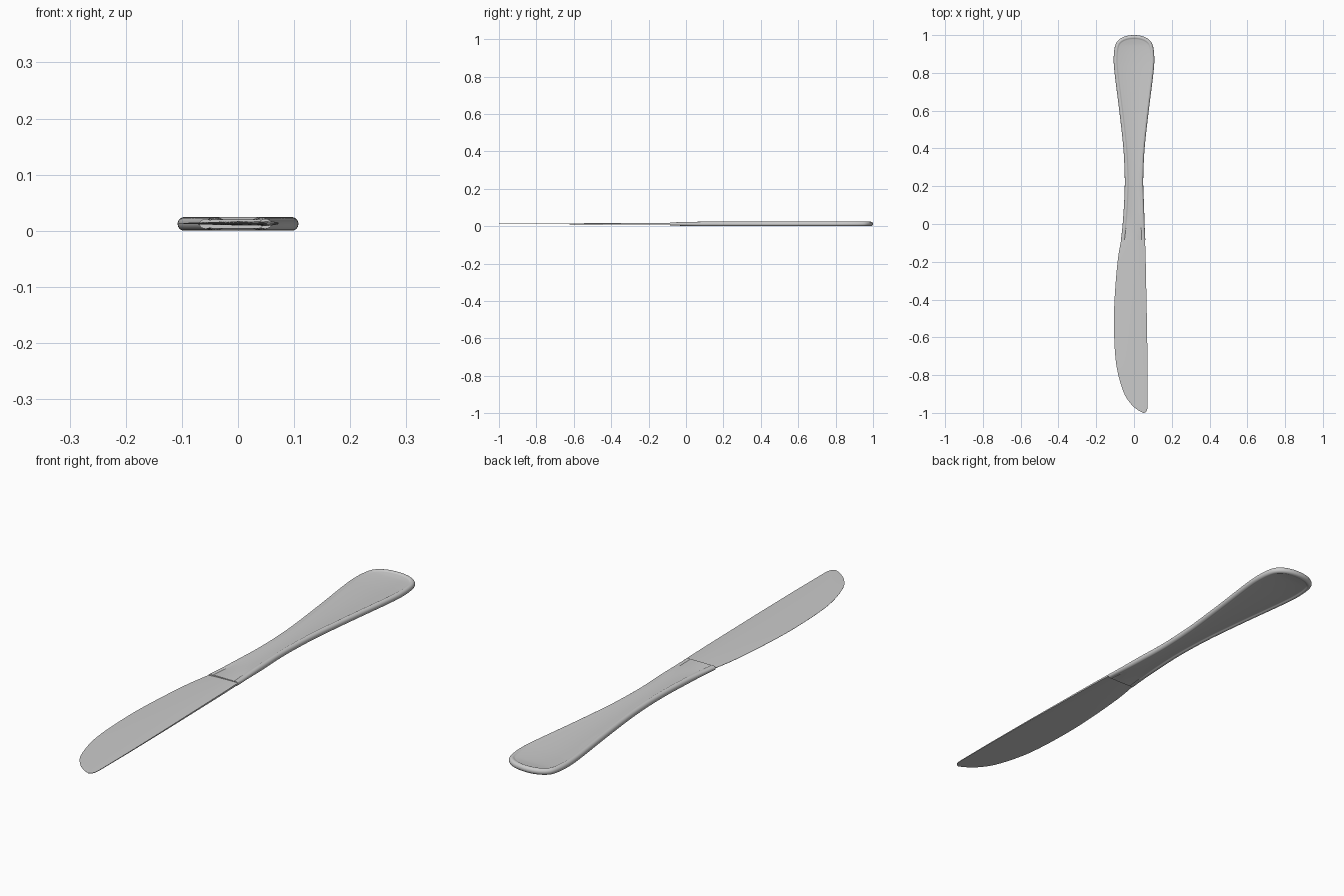
import bpy, bmesh, math
from mathutils import Vector

if "Cube" in bpy.data.objects:
    bpy.data.objects.remove(bpy.data.objects["Cube"])

ZC = 0.0122   # mid-height of the knife


def spline(pts, n):
    """Smooth curve through the points, n samples per span."""
    p = [Vector(q) for q in pts]
    p = [2 * p[0] - p[1]] + p + [2 * p[-1] - p[-2]]
    out = []
    for i in range(1, len(p) - 2):
        a, b, c, d = p[i - 1:i + 3]
        for k in range(n):
            t = k / n
            out.append(0.5 * (2 * b + (c - a) * t + (2 * a - 5 * b + 4 * c - d) * t * t
                              + (3 * b - a - 3 * c + d) * t ** 3))
    return out + [p[-2]]


def finish(bm, name, angle):
    bmesh.ops.remove_doubles(bm, verts=bm.verts, dist=1e-6)
    bmesh.ops.recalc_face_normals(bm, faces=bm.faces)
    me = bpy.data.meshes.new(name)
    bm.to_mesh(me)
    bm.free()
    ob = bpy.data.objects.new(name, me)
    bpy.context.collection.objects.link(ob)
    bpy.ops.object.select_all(action='DESELECT')
    ob.select_set(True)
    bpy.context.view_layer.objects.active = ob
    bpy.ops.object.shade_smooth_by_angle(angle=math.radians(angle))
    return ob


def make_handle():
    # U-shaped outline, from the blade joint round the butt and back
    left = [(-.069, -.085), (-.060, 0), (-.053, .1), (-.049, .2), (-.0505, .3), (-.058, .42),
            (-.078, .6), (-.103, .8), (-.1075, .88), (-.101, .94), (-.084, .972),
            (-.048, .993), (0, 1)]
    right = [(-x, y) for x, y in reversed(left[:-1])]
    right[-2:] = [(.056, 0), (.060, -.085)]
    line = spline(left + right, 6)
    n = len(line)
    bm = bmesh.new()
    rows = []
    for i, p in enumerate(line):
        tan = line[min(i + 1, n - 1)] - line[max(i - 1, 0)]
        inward = Vector((tan.y, -tan.x)).normalized()
        if i in (0, n - 1):
            inward = Vector((1 if i == 0 else -1, 0))
        # round bead around the edge, lower towards the blade
        s = min(1, max(0, (p.y + .085) / .17))
        h = .0088 + (.0120 - .0088) * s * s * (3 - 2 * s)
        prof = [(.0225, min(.0082, h))]
        prof += [(.0115 * (1 - math.cos(a)), h * math.sin(a))
                 for a in [math.radians(130 - 13 * k) for k in range(11)]]
        prof += [(d, -z) for d, z in reversed(prof[:-1])]
        rows.append([bm.verts.new((p.x + inward.x * d, p.y + inward.y * d, ZC + z))
                     for d, z in prof])
    for r, q in zip(rows, rows[1:]):
        for j in range(len(r) - 1):
            bm.faces.new((r[j], r[j + 1], q[j + 1], q[j]))
    # recessed panels, top and bottom
    for j in (0, -1):
        for i in range(n // 2 - 1):
            bm.faces.new((rows[i][j], rows[i + 1][j], rows[n - 2 - i][j], rows[n - 1 - i][j]))
        m = n // 2
        bm.faces.new((rows[m - 1][j], rows[m][j], rows[m + 1][j]))
    # flat face at the blade joint
    bm.faces.new(rows[0] + rows[-1][::-1])
    return finish(bm, "handle", 35)


def make_blade():
    # station along y, cutting edge x, spine x
    stations = [(-.07, -.066, .058), (-.2, -.087, .062), (-.4, -.103, .066), (-.55, -.106, .069),
                (-.7, -.099, .071), (-.8, -.083, .072), (-.9, -.051, .072), (-.955, -.014, .072),
                (-.98, .014, .070), (-.993, .034, .064), (-1, .050, .054)]
    bm = bmesh.new()
    rows = []
    for y, xl, xr in spline(stations, 6):
        t = (-.07 - y) / .93
        h = .0045 - .0033 * t
        w = xr - xl
        half = [(xl, h * .15), (xl + w * .25, h * .6), (xl + w * .6, h * .9), (xr - w * .03, h),
                (xr, h * .8)]
        loop = half + [(x, -z) for x, z in reversed(half)]
        rows.append([bm.verts.new((x, y, ZC + .001 + z)) for x, z in loop])
    k = len(rows[0])
    for r, q in zip(rows, rows[1:]):
        for j in range(k):
            bm.faces.new((r[j], r[(j + 1) % k], q[(j + 1) % k], q[j]))
    bm.faces.new(rows[0])
    bm.faces.new(rows[-1])
    return finish(bm, "blade", 30)


make_handle()
make_blade()
